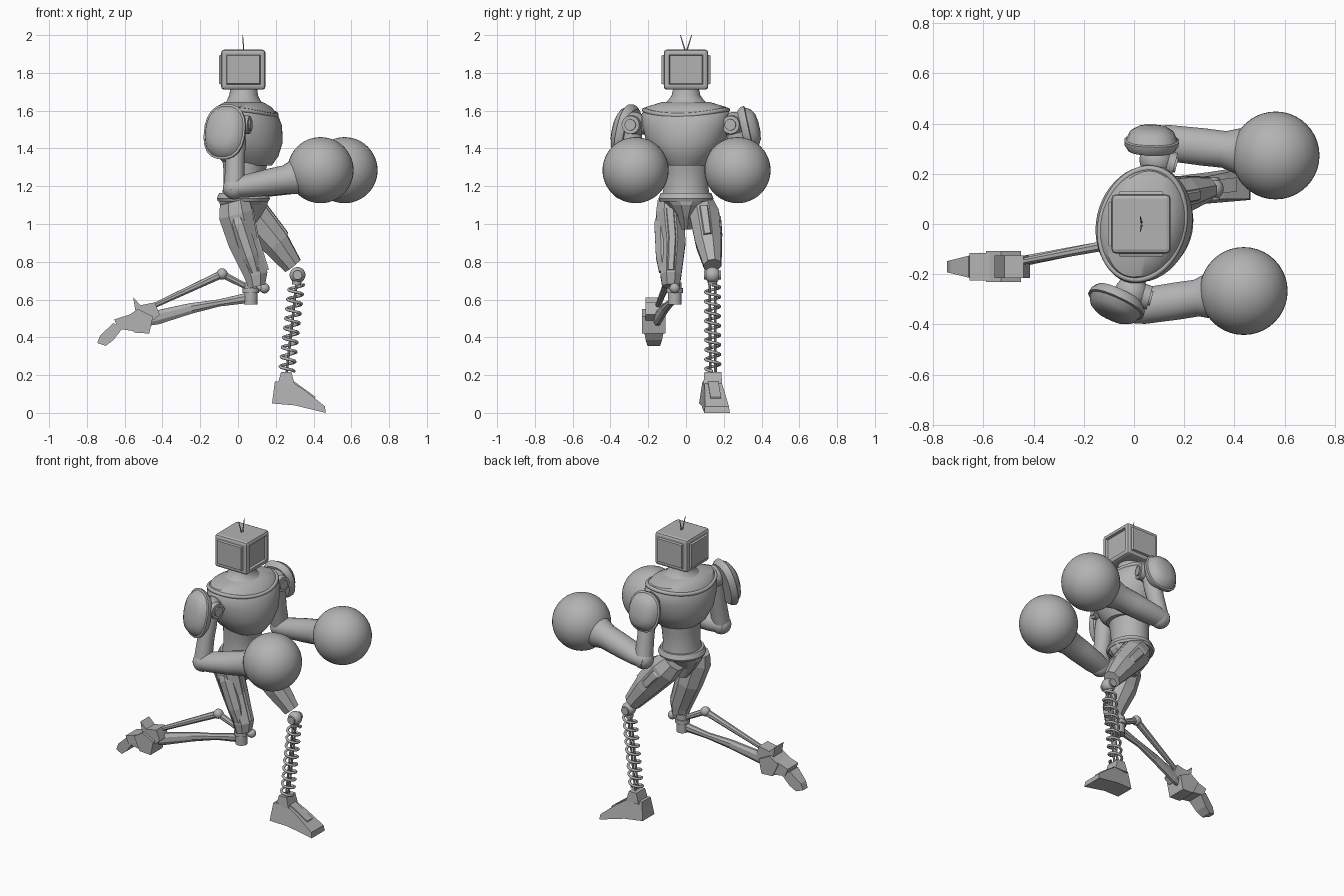
import bpy, bmesh, math
from mathutils import Vector as V, Matrix

if "Cube" in bpy.data.objects:
    bpy.data.objects.remove(bpy.data.objects["Cube"])

grey = bpy.data.materials.new("plain_grey")
grey.use_nodes = True
grey.diffuse_color = (0.45, 0.45, 0.45, 1)
grey.node_tree.nodes["Principled BSDF"].inputs["Base Color"].default_value = (0.45, 0.45, 0.45, 1)


def finish(name, bm, smooth=True):
    bmesh.ops.recalc_face_normals(bm, faces=bm.faces)
    mesh = bpy.data.meshes.new(name)
    bm.to_mesh(mesh)
    bm.free()
    mesh.materials.append(grey)
    ob = bpy.data.objects.new(name, mesh)
    bpy.context.collection.objects.link(ob)
    if smooth:
        bpy.ops.object.select_all(action='DESELECT')
        ob.select_set(True)
        bpy.context.view_layer.objects.active = ob
        bpy.ops.object.shade_smooth_by_angle(angle=math.radians(35))
    return ob


def loft(name, rings, n=32, hint=(1, 0, 0), axis=None, smooth=True, power=1.0):
    """Skin of elliptical rings (x, y, z, radius along hint, radius across)."""
    d = V(axis) if axis else V(rings[-1][:3]) - V(rings[0][:3])
    d.normalize()
    u = V(hint) - d * V(hint).dot(d)
    u.normalize()
    w = d.cross(u)
    bm = bmesh.new()
    loops = []
    for x, y, z, a, b in rings:
        loop = []
        for i in range(n):
            t = 2 * math.pi * (i + 0.5) / n
            c, s = math.cos(t), math.sin(t)
            c = math.copysign(abs(c) ** power, c)
            s = math.copysign(abs(s) ** power, s)
            loop.append(bm.verts.new(V((x, y, z)) + u * a * c + w * b * s))
        loops.append(loop)
    for p, q in zip(loops, loops[1:]):
        for i in range(n):
            j = (i + 1) % n
            bm.faces.new((p[i], p[j], q[j], q[i]))
    bm.faces.new(loops[0])
    bm.faces.new(loops[-1])
    return finish(name, bm, smooth)


def rod(name, a, b, r1, r2=None, n=12, flat=1.0):
    r2 = r2 or r1
    return loft(name, [(*a, r1, r1 * flat), (*b, r2, r2 * flat)], n, hint=(0.1, 0, 1))


def ball(name, pos, r):
    bm = bmesh.new()
    bmesh.ops.create_uvsphere(bm, u_segments=40, v_segments=24, radius=r,
                              matrix=Matrix.Translation(pos))
    return finish(name, bm)


def prism(name, outline, y, half):
    """Side outline in x, z given thickness; half(x, z) is the half width."""
    bm = bmesh.new()
    sides = [[bm.verts.new((x, y(x) + s * half(x, z), z)) for x, z in outline] for s in (-1, 1)]
    for f in sides:
        bm.faces.new(f)
    for i in range(len(outline)):
        j = (i + 1) % len(outline)
        bm.faces.new((sides[0][i], sides[0][j], sides[1][j], sides[1][i]))
    return finish(name, bm, False)


def tube(name, pts, r, cyclic=False):
    cu = bpy.data.curves.new(name, 'CURVE')
    cu.dimensions = '3D'
    cu.bevel_depth = r
    cu.bevel_resolution = 2
    sp = cu.splines.new('POLY')
    sp.points.add(len(pts) - 1)
    for p, q in zip(sp.points, pts):
        p.co = (*q, 1)
    sp.use_cyclic_u = cyclic
    cu.materials.append(grey)
    ob = bpy.data.objects.new(name, cu)
    bpy.context.collection.objects.link(ob)
    bpy.ops.object.select_all(action='DESELECT')
    ob.select_set(True)
    bpy.context.view_layer.objects.active = ob
    bpy.ops.object.convert(target='MESH')


# Head: bevelled box with recessed panels on its four sides
bm = bmesh.new()
bmesh.ops.create_cube(bm, size=1, matrix=Matrix.Translation((0.028, 0, 1.817)) @ Matrix.Diagonal((0.235, 0.235, 0.212, 1)))
bmesh.ops.bevel(bm, geom=bm.edges[:], offset=0.016, segments=2, affect='EDGES', profile=0.5)
bm.normal_update()
for f in [f for f in bm.faces if f.calc_area() > 0.02 and abs(f.normal.z) < 0.1]:
    bmesh.ops.inset_individual(bm, faces=[f], thickness=0.016, depth=0)
    bmesh.ops.inset_individual(bm, faces=[f], thickness=0.006, depth=-0.015 if f.normal.x > 0.5 else 0.012)
finish("head", bm, False)
for side, s in (("left", 1), ("right", -1)):
    rod(side + "_antenna", (0.03, s * 0.005, 1.92), (0.025, s * 0.03, 2.0), 0.004, 0.002, 6)

# Torso: twisted chest, neck, collar rim, waist and pelvis
twist = math.radians(-15)
ahead = (math.cos(twist), math.sin(twist), 0)
up = (0, 0, 1)
loft("chest", [(0.06, 0, 1.31, 0.12, 0.11), (0.05, 0, 1.36, 0.165, 0.165),
               (0.045, 0, 1.43, 0.19, 0.21), (0.04, 0, 1.52, 0.19, 0.235),
               (0.035, 0, 1.58, 0.17, 0.24), (0.03, 0, 1.62, 0.14, 0.215),
               (0.03, 0, 1.645, 0.1, 0.13)], 48, ahead, up)
loft("neck", [(0.03, 0, 1.62, 0.13, 0.15), (0.03, 0, 1.65, 0.09, 0.1),
              (0.03, 0, 1.68, 0.076, 0.076), (0.03, 0, 1.73, 0.07, 0.065)], 32, ahead, up)
rim = []
for i in range(64):
    t = 2 * math.pi * i / 64
    p = Matrix.Rotation(twist, 3, 'Z') @ V((0.165 * math.cos(t), 0.225 * math.sin(t), 0))
    rim.append((0.034 + p.x, p.y, 1.605 - 0.03 * math.cos(t) ** 2))
tube("collar_rim", rim, 0.012, True)
loft("waist", [(0.03, 0, 1.13, 0.12, 0.13), (0.03, 0, 1.2, 0.108, 0.118),
               (0.035, 0, 1.28, 0.112, 0.122), (0.04, 0, 1.36, 0.125, 0.13)], 32, axis=up)
loft("belt", [(0.028, 0, 1.12, 0.135, 0.14), (0.028, 0, 1.135, 0.142, 0.147),
              (0.028, 0, 1.165, 0.128, 0.135)], 24, axis=up)
loft("pelvis", [(0.03, 0, 0.97, 0.04, 0.03), (0.03, 0, 1.04, 0.095, 0.05),
                (0.03, 0, 1.1, 0.13, 0.1), (0.03, 0, 1.13, 0.135, 0.135)], 12, axis=up, smooth=False)

# Arms: shoulder, upper arm, elbow, forearm and round glove
arms = {
    "left": dict(sh=(0.09, 0.255, 1.525), el=(0.075, 0.33, 1.19), wr=(0.36, 0.297, 1.245),
                 gl=(0.564, 0.273, 1.285), pad=(0.07, 0.315, 1.5), n=(0.02, 1, 0.22), size=(0.11, 0.125)),
    "right": dict(sh=(-0.01, -0.275, 1.525), el=(-0.02, -0.335, 1.19), wr=(0.25, -0.295, 1.235),
                  gl=(0.437, -0.267, 1.285), pad=(-0.065, -0.305, 1.485), n=(-0.42, -0.9, 0.22), size=(0.12, 0.15))}
for side, a in arms.items():
    sh, el, wr, gl = (V(a[k]) for k in ("sh", "el", "wr", "gl"))
    ball(side + "_shoulder", sh, 0.068)
    rod(side + "_shoulder_axle", V((0.03, 0, 1.52)), sh, 0.05, n=24)
    fwd = V(ahead)
    rod(side + "_shoulder_disc", sh, sh + fwd * 0.075, 0.055, 0.048, 24)
    rod(side + "_shoulder_cap", sh, sh + fwd * 0.083, 0.03, n=20)
    mid = sh.lerp(el, 0.55)
    loft(side + "_upper_arm", [(*sh, 0.05, 0.05), (*sh.lerp(el, 0.3), 0.055, 0.055),
                               (*mid, 0.05, 0.052), (*el, 0.055, 0.055)], 24)
    ball(side + "_elbow", el, 0.06)
    loft(side + "_forearm", [(*(el - (wr - el) * 0.1), 0.048, 0.055), (*el.lerp(wr, 0.2), 0.06, 0.072),
                             (*el.lerp(wr, 0.7), 0.072, 0.075), (*wr, 0.076, 0.074),
                             (*wr.lerp(gl, 0.4), 0.1, 0.1)], 24, up)
    ball(side + "_glove", gl, 0.175)
    # Shield-like shoulder pad with a stepped rim
    n = V(a["n"]).normalized()
    w, h = a["size"]
    steps = ((-0.02, 0.86), (0, 0.98), (0.018, 1.0), (0.022, 0.92), (0.05, 0.8), (0.068, 0.55), (0.075, 0.2))
    loft(side + "_shoulder_pad", [(*(V(a["pad"]) + n * d), h * k, w * k) for d, k in steps],
         20, up, tuple(n), power=0.85)

# Thighs with raised side plates
thighs = {
    "right": [(-0.02, -0.085, 1.12, 0.085, 0.07), (-0.012, -0.085, 1.05, 0.098, 0.08),
              (0.028, -0.072, 0.9, 0.085, 0.075), (0.095, -0.08, 0.73, 0.068, 0.06),
              (0.1, -0.08, 0.67, 0.05, 0.05)],
    "left": [(0.03, 0.085, 1.1, 0.075, 0.07), (0.08, 0.1, 1.04, 0.095, 0.085),
             (0.2, 0.12, 0.9, 0.08, 0.075), (0.29, 0.14, 0.78, 0.055, 0.05)]}
for side, rings in thighs.items():
    loft(side + "_thigh", rings, 8, smooth=False)
    s = 1 if side == "left" else -1
    p, q = V(rings[1][:3]), V(rings[-2][:3])
    out = V((0, s, 0))
    plate = [(*(p.lerp(q, t) + out * 0.03), r * 0.75, r * 0.78)
             for t, r in ((0.05, 0.06), (0.15, 0.074), (0.7, 0.066), (0.95, 0.045))]
    loft(side + "_thigh_plate", plate, 8, smooth=False)
    loft(side + "_thigh_front", [(x + 0.018, y, z + 0.012, r * 0.85, b * 0.55)
                                 for x, y, z, r, b in rings[1:-1]], 8, smooth=False)

# Left lower leg: knee ball, spring around twin rods, foot
knee, ankle = V((0.315, 0.14, 0.73)), V((0.257, 0.142, 0.21))
ball("left_knee", knee, 0.042)
rod("left_knee_pin", knee - V((0, 0.045, 0)), knee + V((0, 0.045, 0)), 0.025, n=16)
rod("spring_top_cap", knee, knee.lerp(ankle, 0.1), 0.03, 0.024)
for i, dx in enumerate((-0.014, 0.014)):
    rod("spring_rod_%d" % (i + 1), knee + V((0, dx, 0)), ankle + V((0, dx, 0)), 0.007, n=8)
turns, steps = 9, 18
coil = []
for i in range(turns * steps + 1):
    t = i / (turns * steps)
    c = knee.lerp(ankle, 0.1 + 0.88 * t)
    an = 2 * math.pi * turns * t
    coil.append(c + V((0.038 * math.cos(an), 0.038 * math.sin(an), 0)))
tube("spring", coil, 0.008)
prism("left_foot", [(0.18, 0.05), (0.195, 0.165), (0.285, 0.165), (0.36, 0.115), (0.46, 0.035),
                    (0.465, 0), (0.3, 0.04)],
      lambda x: 0.13 + 0.12 * (x - 0.18), lambda x, z: 0.068 - 0.14 * z)
prism("left_ankle", [(0.21, 0.15), (0.228, 0.217), (0.283, 0.217), (0.3, 0.15)],
      lambda x: 0.142, lambda x, z: 0.05 - 0.08 * (z - 0.15))
prism("left_instep", [(0.26, 0.12), (0.285, 0.175), (0.41, 0.085), (0.4, 0.05)],
      lambda x: 0.13 + 0.12 * (x - 0.18), lambda x, z: 0.028)

# Right lower leg: knee block, two struts and jointed foot
rod("right_knee", (0.067, -0.06, 0.575), (0.067, -0.06, 0.69), 0.037, n=12)
rod("right_knee_collar", (0.067, -0.06, 0.635), (0.067, -0.06, 0.66), 0.045, n=12)
ball("right_knee_ball", (0.14, -0.06, 0.66), 0.027)
rod("right_knee_link", (0.14, -0.06, 0.66), (0.06, -0.06, 0.67), 0.02)
heel, bend = (-0.45, -0.15, 0.565), (-0.085, -0.08, 0.735)
loft("lower_strut", [(0.06, -0.06, 0.61, 0.03, 0.02), (-0.1, -0.08, 0.582, 0.02, 0.017),
                     (-0.25, -0.11, 0.553, 0.03, 0.02), (-0.43, -0.145, 0.505, 0.04, 0.022),
                     (-0.5, -0.16, 0.49, 0.035, 0.022)], 8, up, smooth=False)
rod("upper_strut", heel, bend, 0.014, 0.022, 8)
ball("strut_joint", bend, 0.03)
rod("strut_link", bend, (0.05, -0.06, 0.665), 0.02, 0.016, 8)


def mid_y(x):
    return -0.17


prism("right_heel", [(-0.555, 0.61), (-0.515, 0.57), (-0.44, 0.585), (-0.415, 0.52), (-0.45, 0.49), (-0.54, 0.52)],
      mid_y, lambda x, z: 0.045)
prism("right_midfoot", [(-0.59, 0.51), (-0.53, 0.55), (-0.45, 0.51), (-0.47, 0.42), (-0.55, 0.425)],
      mid_y, lambda x, z: 0.062)
prism("right_forefoot", [(-0.655, 0.495), (-0.575, 0.52), (-0.53, 0.43), (-0.635, 0.445)],
      mid_y, lambda x, z: 0.055)
prism("right_toe", [(-0.745, 0.37), (-0.73, 0.41), (-0.66, 0.475), (-0.61, 0.45), (-0.66, 0.385), (-0.7, 0.355)],
      mid_y, lambda x, z: 0.022 + 0.25 * (x + 0.745))
